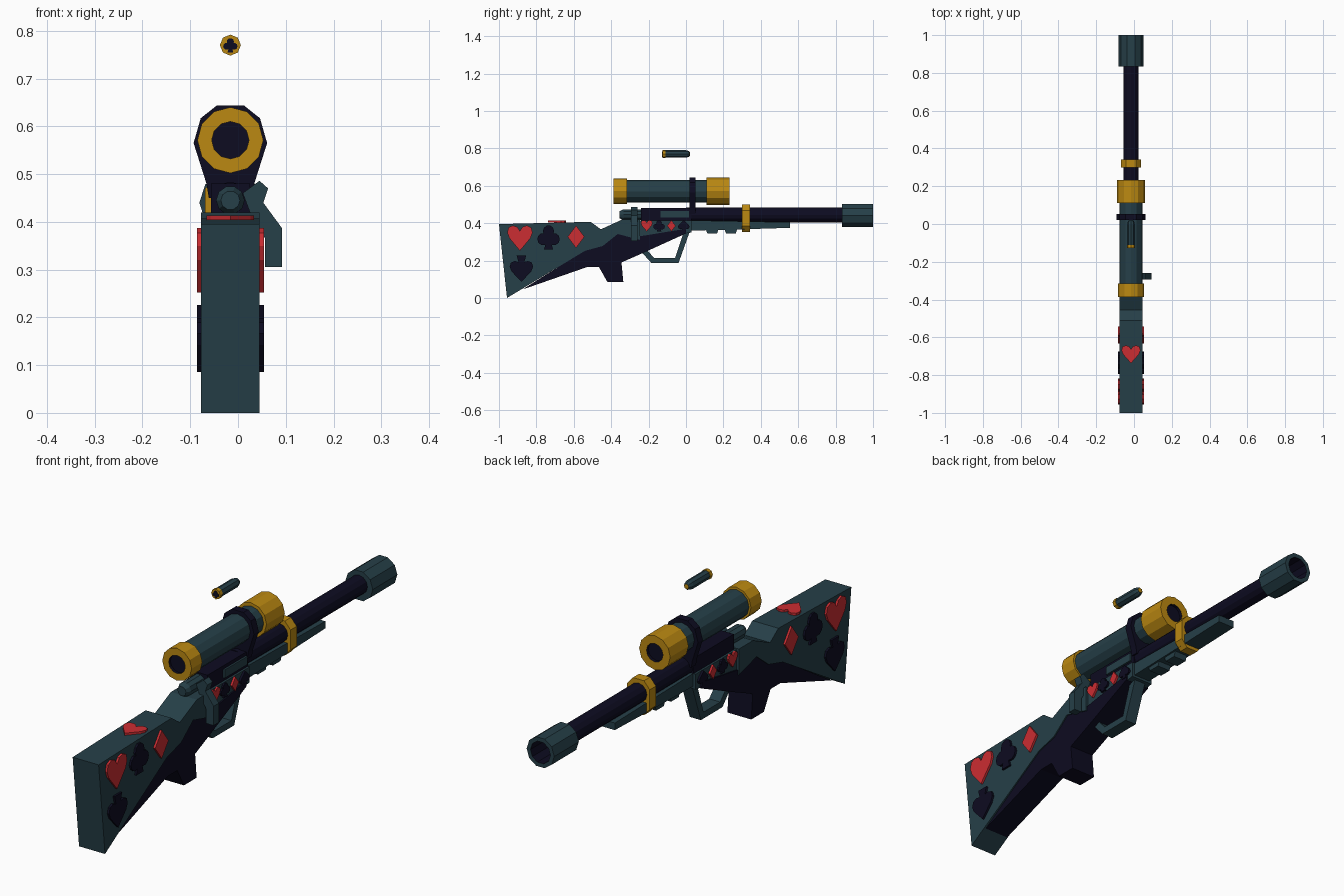
import bpy, bmesh
from math import sin, cos, pi

cube = bpy.data.objects.get("Cube")
if cube:
    bpy.data.objects.remove(cube)

CX = -0.016  # centre line of the gun


def material(name, rgb):
    m = bpy.data.materials.new(name)
    m.use_nodes = True
    m.diffuse_color = (*rgb, 1)
    bsdf = next(n for n in m.node_tree.nodes if n.type == 'BSDF_PRINCIPLED')
    bsdf.inputs["Base Color"].default_value = (*rgb, 1)
    bsdf.inputs["Roughness"].default_value = 0.7
    return m


TEAL = material("dark teal", (0.019, 0.05, 0.065))
NAVY = material("near black navy", (0.004, 0.0035, 0.015))
GOLD = material("gold", (0.5, 0.25, 0.006))
RED = material("red", (0.6, 0.026, 0.032))


def finish(name, bm, mats):
    bmesh.ops.recalc_face_normals(bm, faces=bm.faces)
    me = bpy.data.meshes.new(name)
    bm.to_mesh(me)
    bm.free()
    for m in mats:
        me.materials.append(m)
    ob = bpy.data.objects.new(name, me)
    bpy.context.collection.objects.link(ob)
    return ob


def prism(name, polys, axis, lo, hi, mat):
    """Extrude flat outlines along an axis from lo to hi."""
    place = {'x': lambda a, b, t: (t, a, b),
             'y': lambda a, b, t: (a, t, b),
             'z': lambda a, b, t: (a, b, t)}[axis]
    bm = bmesh.new()
    for pts in polys:
        ends = [[bm.verts.new(place(a, b, t)) for a, b in pts] for t in (lo, hi)]
        for ring in ends:
            bm.faces.new(ring)
        n = len(pts)
        for i in range(n):
            j = (i + 1) % n
            bm.faces.new((ends[0][i], ends[0][j], ends[1][j], ends[1][i]))
    return finish(name, bm, [mat])


def body(name, pts, half, mat):
    return prism(name, [pts], 'x', CX - half, CX + half, mat)


def lathe(name, z, profile, mats, sides=12, inner=None):
    """Spin (y, radius) points round the y direction; segments in inner use the second colour."""
    bm = bmesh.new()
    rings = []
    for y, r in profile:
        if r == 0:
            rings.append([bm.verts.new((CX, y, z))] * sides)
        else:
            rings.append([bm.verts.new((CX + r * cos(2 * pi * k / sides), y,
                                        z + r * sin(2 * pi * k / sides))) for k in range(sides)])
    for s, (a, b) in enumerate(zip(rings, rings[1:])):
        for i in range(sides):
            j = (i + 1) % sides
            f = bm.faces.new(list(dict.fromkeys((a[i], a[j], b[j], b[i]))))
            f.material_index = int(s in (inner or ()))
    return finish(name, bm, mats)


def mirrored(pts):
    """Complete a half outline whose first and last points may lie on the axis."""
    return pts + [(-a, b) for a, b in reversed(pts) if a > 0]


def suit(kind, u, v, w, h):
    heart = mirrored([(0, -.5), (.42, 0), (.5, .22), (.45, .42), (.28, .5), (.1, .44), (0, .28)])
    stem = mirrored([(.05, 0), (.2, -.5)])
    if kind == "heart":
        polys = [heart]
    elif kind == "diamond":
        polys = [mirrored([(0, -.5), (.5, 0), (0, .5)])]
    elif kind == "spade":
        polys = [[(a, .1 - b * .8) for a, b in heart], stem]
    else:
        lobes = [(0, .24), (-.25, -.08), (.25, -.08)]
        polys = [[(a + .25 * cos(k * pi / 5), b + .25 * sin(k * pi / 5)) for k in range(10)]
                 for a, b in lobes] + [stem]
    return [[(u + a * w, v + b * h) for a, b in p] for p in polys]


def side_suit(name, kind, y, z, w, h, surface, mat):
    for side, s in (("left", 1), ("right", -1)):
        prism(side + "_" + name, suit(kind, y, z, w, h), 'x',
              CX + s * (surface - 0.0005), CX + s * (surface + 0.009), mat)


# Stock, grip and receiver
body("stock", [(-1, .395), (-.51, .407), (-.455, .367), (-.34, .42), (-.245, .42), (-.245, .31),
               (-.365, .342), (-.445, .278), (-.54, .252), (-.957, 0)], .061, TEAL)
body("grip", [(-.875, .045), (-.53, .165), (-.465, .165), (-.42, .085), (-.335, .085),
              (-.345, .19), (-.22, .245), (0, .345), (0, .37), (-.245, .33), (-.365, .345),
              (-.445, .28), (-.54, .255)], .056, NAVY)
body("receiver", [(-.25, .415), (.03, .415), (.03, .35), (-.245, .31)], .05, TEAL)
body("receiver_top", [(-.24, .48), (.03, .48), (.03, .41), (-.24, .41)], .041, NAVY)
body("forend", [(.02, .415), (.555, .405), (.555, .375), (.3, .367), (.02, .36)], .038, TEAL)
for i, y in enumerate((.14, .24)):
    body(f"forend_lug_{i + 1}", [(y - .035, .37), (y + .035, .37), (y + .026, .345),
                                 (y - .026, .345)], .03, TEAL)

# Trigger guard and trigger
body("trigger_guard", [(-.26, .27), (-.185, .187), (-.04, .187), (.022, .36), (-.01, .36),
                       (-.058, .214), (-.17, .214), (-.222, .27)], .026, TEAL)

# Bolt and its handle
lathe("bolt", .445, [(-.355, 0), (-.355, .02), (-.335, .03), (-.235, .03), (-.235, 0)], [TEAL], 10)
prism("bolt_handle", [[(.01, .46), (.045, .486), (.063, .47), (.053, .44), (.092, .387),
                       (.092, .305), (.057, .305), (.057, .365), (.025, .42)]],
      'y', -.295, -.26, TEAL)
prism("ejection_port", [[(-.135, .43), (.015, .43), (.015, .465), (-.135, .465)]],
      'x', CX + .03, CX + .049, TEAL)

# Barrel, muzzle and barrel band
lathe("barrel", .444, [(0, 0), (0, .04), (.86, .04), (.86, 0)], [NAVY])
lathe("muzzle", .44, [(.835, 0), (.835, .065), (1, .065), (1, .047), (.88, .047), (.88, 0)],
      [TEAL, NAVY], 10, (3, 4))
prism("barrel_band", [[(CX + a, .427 + b) for a, b in
                       mirrored([(.026, -.073), (.053, -.042), (.053, .042), (.026, .073)])]],
      'y', .3, .342, GOLD)

# Scope with its mount and end caps
lathe("scope_tube", .57, [(-.33, 0), (-.33, .06), (.13, .06), (.13, 0)], [TEAL])
lathe("scope_eyepiece", .571, [(-.315, 0), (-.315, .069), (-.387, .069), (-.387, .039),
                               (-.375, .039), (-.375, 0)], [GOLD, NAVY], 12, (3, 4))
lathe("scope_objective", .571, [(.11, 0), (.11, .073), (.233, .073), (.233, .039),
                                (.22, .039), (.22, 0)], [GOLD, NAVY], 12, (3, 4))
prism("scope_mount", [[(CX + a, b) for a, b in
                       mirrored([(.045, .45), (.05, .48), (.077, .565), (.062, .617), (.028, .644)])]],
      'y', .02, .052, NAVY)

# Floating cartridge
lathe("cartridge_case", .77, [(-.112, 0), (-.112, .02), (0, .02), (.014, .016), (.02, .011),
                              (.021, 0)], [TEAL, GOLD], 8, (4,))
lathe("cartridge_rim", .77, [(-.126, 0), (-.126, .022), (-.11, .022), (-.11, 0)], [GOLD], 8)
prism("cartridge_club", suit("club", CX, .77, .03, .03), 'y', -.128, -.125, NAVY)

# Card suits on the stock
side_suit("stock_heart", "heart", -.888, .32, .135, .135, .061, RED)
side_suit("stock_club", "club", -.735, .325, .12, .13, .061, NAVY)
side_suit("stock_diamond", "diamond", -.588, .327, .09, .12, .061, RED)
side_suit("stock_spade", "spade", -.88, .156, .125, -.14, .061, NAVY)
prism("top_heart", suit("heart", CX, -.69, .1, .095), 'z', .4035, .413, RED)

# Card suits on the receiver
for i, (kind, mat) in enumerate((("heart", RED), ("club", NAVY), ("diamond", RED), ("spade", NAVY))):
    w = .045 if kind == "diamond" else .062
    side_suit("receiver_" + kind, kind, -.21 + i * .066, .386, w, .06, .05, mat)
